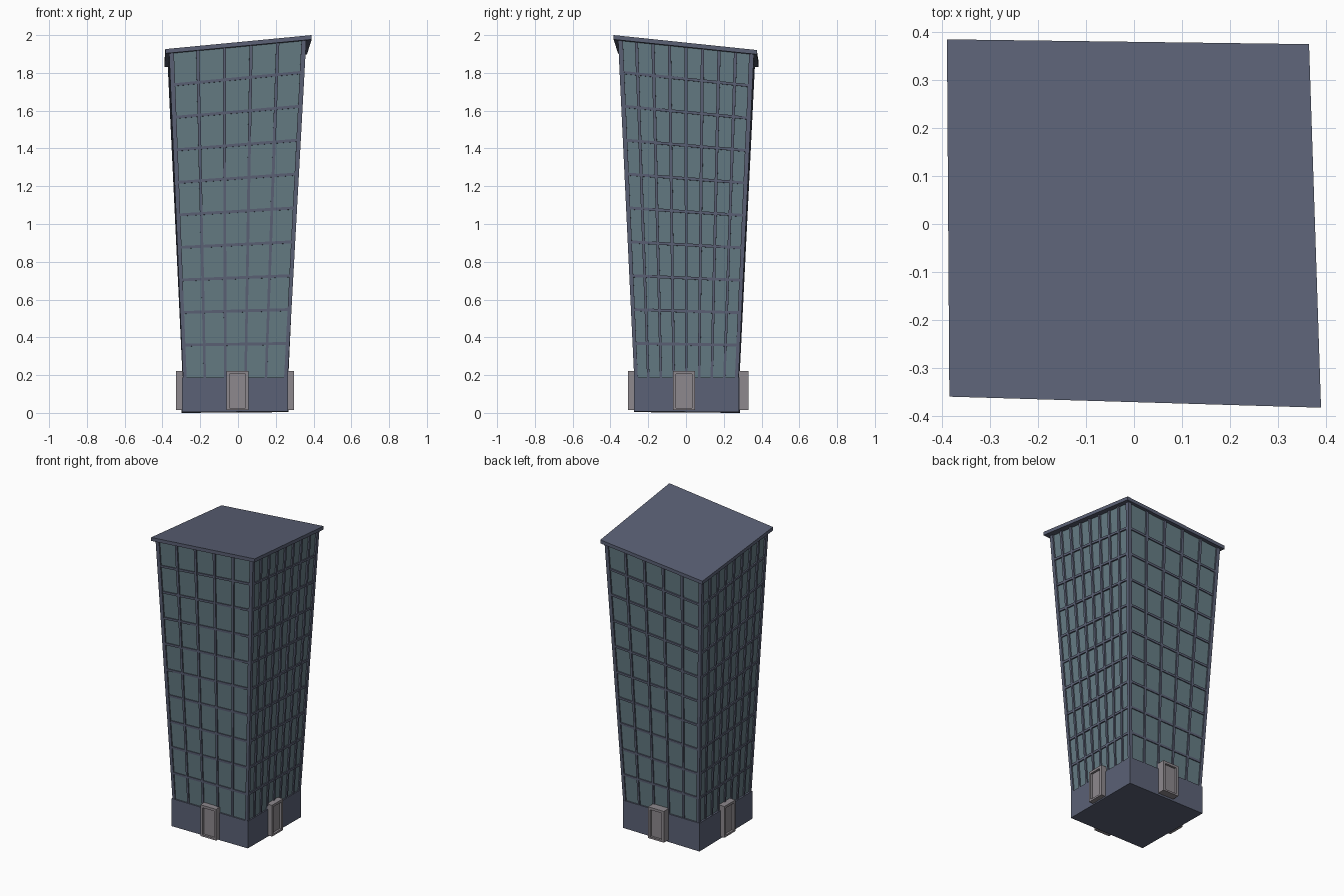
import bpy, bmesh
from math import radians
from mathutils import Vector, Matrix

if "Cube" in bpy.data.objects:
    bpy.data.objects.remove(bpy.data.objects["Cube"])

def material(name, rgb):
    m = bpy.data.materials.new(name)
    m.diffuse_color = (*rgb, 1)
    m.use_nodes = True
    m.node_tree.nodes["Principled BSDF"].inputs["Base Color"].default_value = m.diffuse_color
    return m

SLATE = material("slate", (0.105, 0.12, 0.18))
GLASS = material("glass", (0.13, 0.20, 0.23))
STONE = material("stone", (0.27, 0.25, 0.27))

def cage(bottom, top):
    """Maps unit-cube coordinates into a warped block; corners FL, FR, BR, BL."""
    b = [Vector(p) for p in bottom]
    t = [Vector(p) for p in top]
    def quad(c, u, v):
        return c[0].lerp(c[1], u).lerp(c[3].lerp(c[2], u), v)
    return lambda u, v, w: quad(b, u, v).lerp(quad(t, u, v), w)

def boxes(name, mat, ranges, warp=lambda u, v, w: Vector((u, v, w))):
    bm = bmesh.new()
    for u0, u1, v0, v1, w0, w1 in ranges:
        c = [bm.verts.new(warp(u, v, w)) for w in (w0, w1)
             for u, v in ((u0, v0), (u1, v0), (u1, v1), (u0, v1))]
        for f in ((3, 2, 1, 0), (4, 5, 6, 7), (0, 1, 5, 4),
                  (1, 2, 6, 5), (2, 3, 7, 6), (3, 0, 4, 7)):
            bm.faces.new([c[i] for i in f])
    me = bpy.data.meshes.new(name)
    bm.to_mesh(me)
    bm.free()
    me.materials.append(mat)
    ob = bpy.data.objects.new(name, me)
    bpy.context.collection.objects.link(ob)
    return ob

UNIT = [(0, 1, 0, 1, 0, 1)]

# Glass shaft, flaring upward to a slanted top
shaft = cage([(-.283, -.262, .17), (.255, -.266, .17), (.258, .27, .17), (-.285, .275, .17)],
             [(-.355, -.333, 1.908), (.352, -.350, 1.982), (.336, .350, 1.903), (-.362, .355, 1.836)])
boxes("glass_shaft", GLASS, UNIT, shaft)

# Mullions: five bays front and back, eight on the sides, ten floors
D, H = .014, .012
bars = []
for i in range(1, 5):
    u = i / 5
    bars += [(u - H, u + H, -D, .01, 0, 1), (u - H, u + H, .99, 1 + D, 0, 1)]
for i in range(1, 8):
    v = i / 8
    bars += [(-D, .01, v - H, v + H, 0, 1), (.99, 1 + D, v - H, v + H, 0, 1)]
for a in ((-D, .022), (.978, 1 + D)):
    for b in ((-D, .022), (.978, 1 + D)):
        bars.append((*a, *b, 0, 1))
boxes("vertical_mullions", SLATE, bars, shaft)

E, K = .011, .0042
floors = []
for i in range(1, 10):
    w = .01 + i * .099
    floors.append((-E, 1 + E, -E, 1 + E, w - K, w + K))
boxes("floor_bands", SLATE, floors, shaft)

# Slanted roof slab
roof_top = [(-.385, -.36, 1.926), (.39, -.383, 2.0), (.365, .375, 1.921), (-.39, .385, 1.853)]
roof_bottom = [(x, y, z - .023) for x, y, z in roof_top]
boxes("roof_slab", SLATE, UNIT, cage(roof_bottom, roof_top))

# Ground-floor plinth
base = [(-.296, -.272), (.265, -.276), (.267, .28), (-.299, .286)]
boxes("plinth", SLATE, UNIT, cage([(x, y, z) for (x, y), z in zip(base, (.004, .008, .004, 0))],
                                  [(x, y, .187) for x, y in base]))

# Framed doorway on each side: outer posts, lintel, sill and recessed door
F = .016
frame = [(-.058, -.058 + F, -.034, .02, .015, .222), (.058 - F, .058, -.034, .02, .015, .222),
         (-.058 + F, .058 - F, -.034, .02, .206, .222), (-.058 + F, .058 - F, -.034, .02, .015, .027),
         (-.058 + F, .058 - F, -.02, .02, .027, .206)]
for side, angle, x, y in (("front", 0, -.003, -.273), ("right", 90, .263, -.01),
                          ("back", 180, -.012, .298), ("left", 270, -.294, .008)):
    door = boxes(side + "_doorway", STONE, frame)
    door.matrix_world = Matrix.Translation((x, y, 0)) @ Matrix.Rotation(radians(angle), 4, 'Z')
